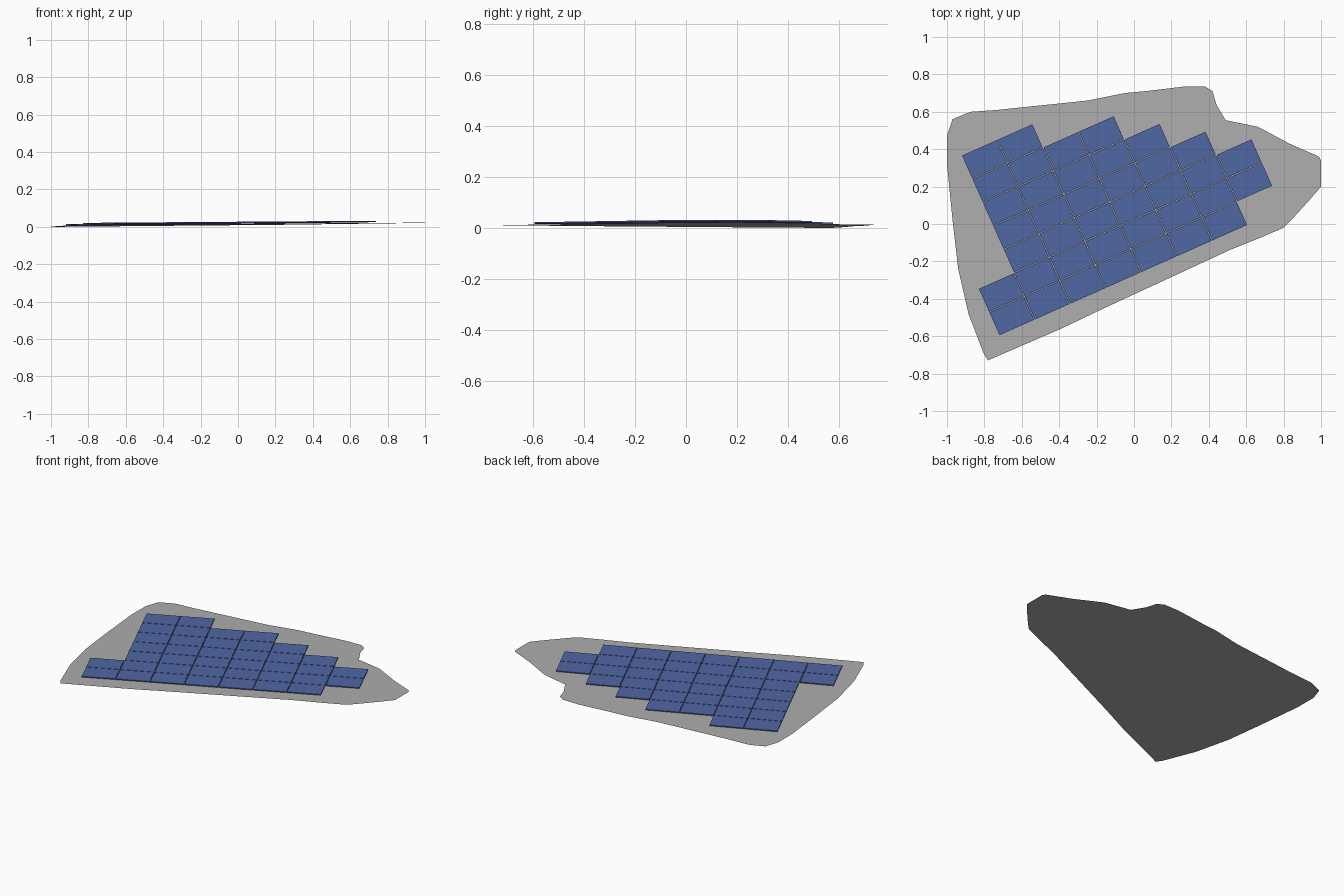
import bpy
import bmesh
import math
from mathutils import Vector

if "Cube" in bpy.data.objects:
    bpy.data.objects.remove(bpy.data.objects["Cube"], do_unlink=True)


def make_material(name, rgb):
    mat = bpy.data.materials.new(name)
    mat.use_nodes = True
    color = (*rgb, 1.0)
    mat.diffuse_color = color
    mat.node_tree.nodes["Principled BSDF"].inputs["Base Color"].default_value = color
    return mat


def add_object(name, bm, mat):
    mesh = bpy.data.meshes.new(name)
    bm.to_mesh(mesh)
    bm.free()
    mesh.materials.append(mat)
    obj = bpy.data.objects.new(name, mesh)
    bpy.context.collection.objects.link(obj)
    return obj


def slope(x, y):
    """Height of the gently tilted ground plane."""
    return 0.0133 + 0.01 * x - 0.0065 * y


ground_grey = make_material("ground grey", (0.42, 0.42, 0.42))
panel_blue = make_material("panel blue", (0.08, 0.135, 0.37))

# Ground sheet: one flat face with an irregular outline
outline = [
    (-1, .47), (-.97, .56), (-.9, .59), (-.87, .6), (-.73, .61), (-.54, .63),
    (-.44, .64), (-.25, .66), (-.05, .7), (.06, .71), (.27, .735), (.38, .735),
    (.42, .71), (.44, .64), (.49, .555), (.66, .52), (.7, .5), (.83, .43),
    (.99, .36), (1, .34), (1, .2), (.94, .13), (.84, .02), (.8, -.02),
    (.66, -.08), (.51, -.14), (-.17, -.455), (-.39, -.56), (-.76, -.72),
    (-.78, -.73), (-.805, -.69), (-.885, -.48), (-.94, -.24), (-.97, .02),
    (-.99, .22), (-1, .32),
]
bm = bmesh.new()
face = bm.faces.new([bm.verts.new((x, y, slope(x, y))) for x, y in outline])
face.normal_update()
if face.normal.z < 0:
    face.normal_flip()
add_object("ground_sheet", bm, ground_grey)

# Panel grid: rotated axes, spacing and the rows filled in each column
angle = math.radians(24)
along = Vector((math.cos(angle), math.sin(angle)))
across = Vector((-math.sin(angle), math.cos(angle)))
corner = Vector((-0.72, -0.597))
pitch_along, pitch_across = 0.2075, 0.1375
gap = 0.004
bottom_lift, top_lift = 0.006, 0.012
column_rows = [(0, 2), (0, 7), (0, 7), (0, 6), (0, 6), (0, 5), (0, 4), (1, 3)]


def add_panel(column, row):
    """Thin box lying parallel to the ground plane."""
    center = corner + along * pitch_along * (column + 0.5) + across * pitch_across * (row + 0.5)
    bm = bmesh.new()
    bmesh.ops.create_cube(bm, size=1)
    for v in bm.verts:
        flat = center + along * v.co.x * (pitch_along - gap) + across * v.co.y * (pitch_across - gap)
        lift = top_lift if v.co.z > 0 else bottom_lift
        v.co = (flat.x, flat.y, slope(flat.x, flat.y) + lift)
    add_object(f"solar_panel_{column}_{row}", bm, panel_blue)


for column, (first, last) in enumerate(column_rows):
    for row in range(first, last):
        add_panel(column, row)
